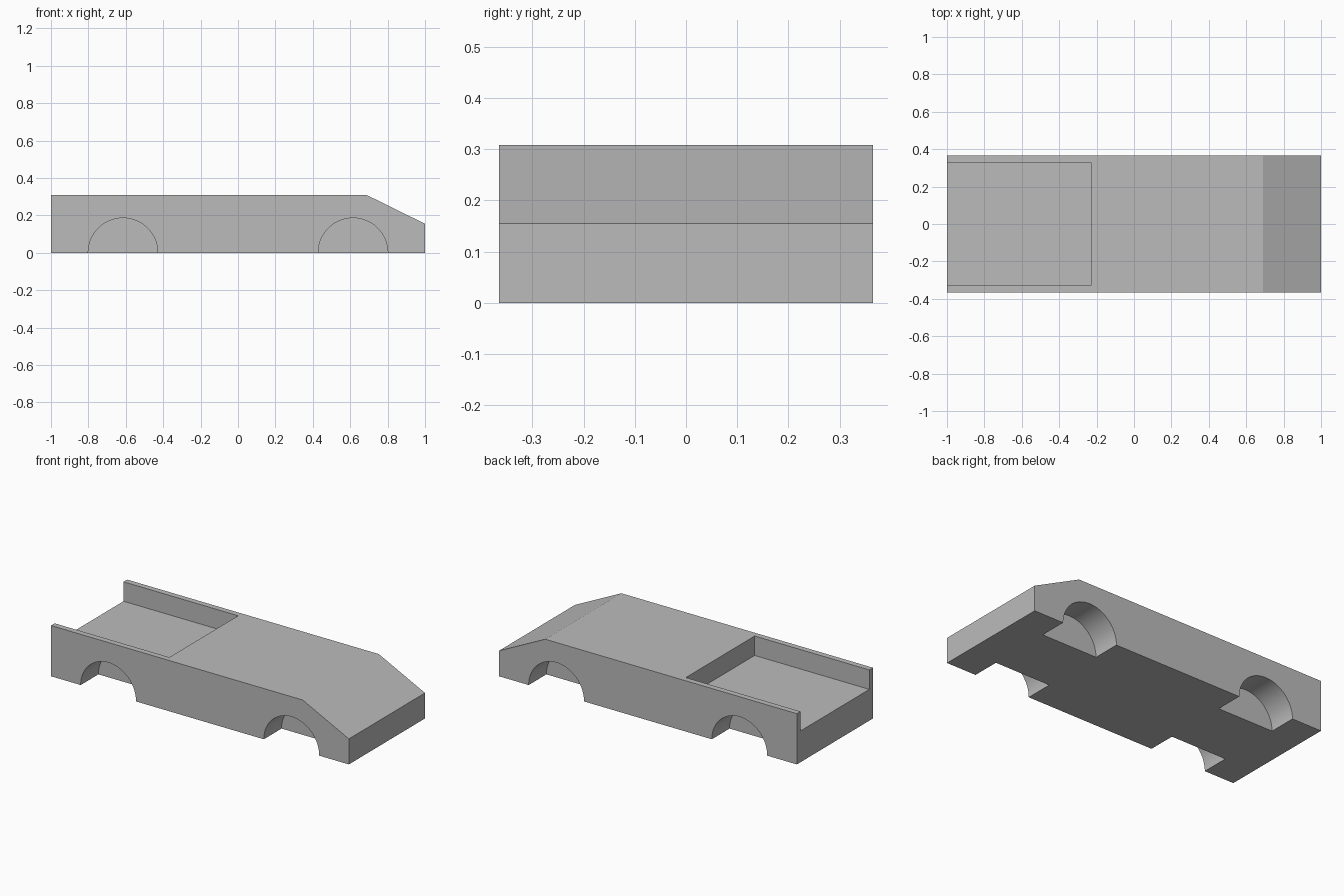
import bpy
import bmesh
import math

cube = bpy.data.objects.get("Cube")
if cube:
    bpy.data.objects.remove(cube, do_unlink=True)

HALF_WIDTH = 0.365
HEIGHT = 0.308
WELL_RADIUS = 0.186
WELL_DEPTH = 0.17
BED_FLOOR = 0.19

# Single body colour
grey = bpy.data.materials.new("body grey")
grey.use_nodes = True
colour = (0.5, 0.5, 0.5, 1)
grey.diffuse_color = colour
grey.node_tree.nodes["Principled BSDF"].inputs["Base Color"].default_value = colour


def extrude_profile(name, points, y_min, y_max):
    """Extrude an x-z outline along y."""
    bm = bmesh.new()
    face = bm.faces.new([bm.verts.new((x, y_min, z)) for x, z in points])
    result = bmesh.ops.extrude_face_region(bm, geom=[face])
    moved = [v for v in result["geom"] if isinstance(v, bmesh.types.BMVert)]
    bmesh.ops.translate(bm, verts=moved, vec=(0, y_max - y_min, 0))
    bmesh.ops.recalc_face_normals(bm, faces=bm.faces)
    mesh = bpy.data.meshes.new(name)
    bm.to_mesh(mesh)
    bm.free()
    mesh.materials.append(grey)
    obj = bpy.data.objects.new(name, mesh)
    bpy.context.collection.objects.link(obj)
    return obj


# Body with a sloping nose
body = extrude_profile(
    "vehicle_body",
    [(-1, 0), (1, 0), (1, 0.155), (0.69, HEIGHT), (-1, HEIGHT)],
    -HALF_WIDTH, HALF_WIDTH)

# Open cargo bed, leaving thin side rails
cutters = [extrude_profile(
    "bed_cutter",
    [(-1.2, BED_FLOOR), (-0.23, BED_FLOOR), (-0.23, 0.5), (-1.2, 0.5)],
    -0.33, 0.33)]

# Four round wheel wells
circle = [(WELL_RADIUS * math.cos(math.tau * i / 96),
           WELL_RADIUS * math.sin(math.tau * i / 96)) for i in range(96)]
for centre in (-0.615, 0.615):
    outline = [(centre + x, z) for x, z in circle]
    inner, outer = HALF_WIDTH - WELL_DEPTH, HALF_WIDTH + 0.1
    cutters.append(extrude_profile("well_cutter", outline, inner, outer))
    cutters.append(extrude_profile("well_cutter", outline, -outer, -inner))

# Carve the body and remove the cutters
bpy.ops.object.select_all(action="DESELECT")
body.select_set(True)
bpy.context.view_layer.objects.active = body
for cutter in cutters:
    cutter.hide_render = True
    mod = body.modifiers.new("cut", "BOOLEAN")
    mod.operation = "DIFFERENCE"
    mod.solver = "EXACT"
    mod.object = cutter
    bpy.ops.object.modifier_apply(modifier=mod.name)
    bpy.data.objects.remove(cutter, do_unlink=True)

# Smooth the wheel arches, keep the body edges crisp
bpy.ops.object.shade_smooth_by_angle(angle=math.radians(20))
